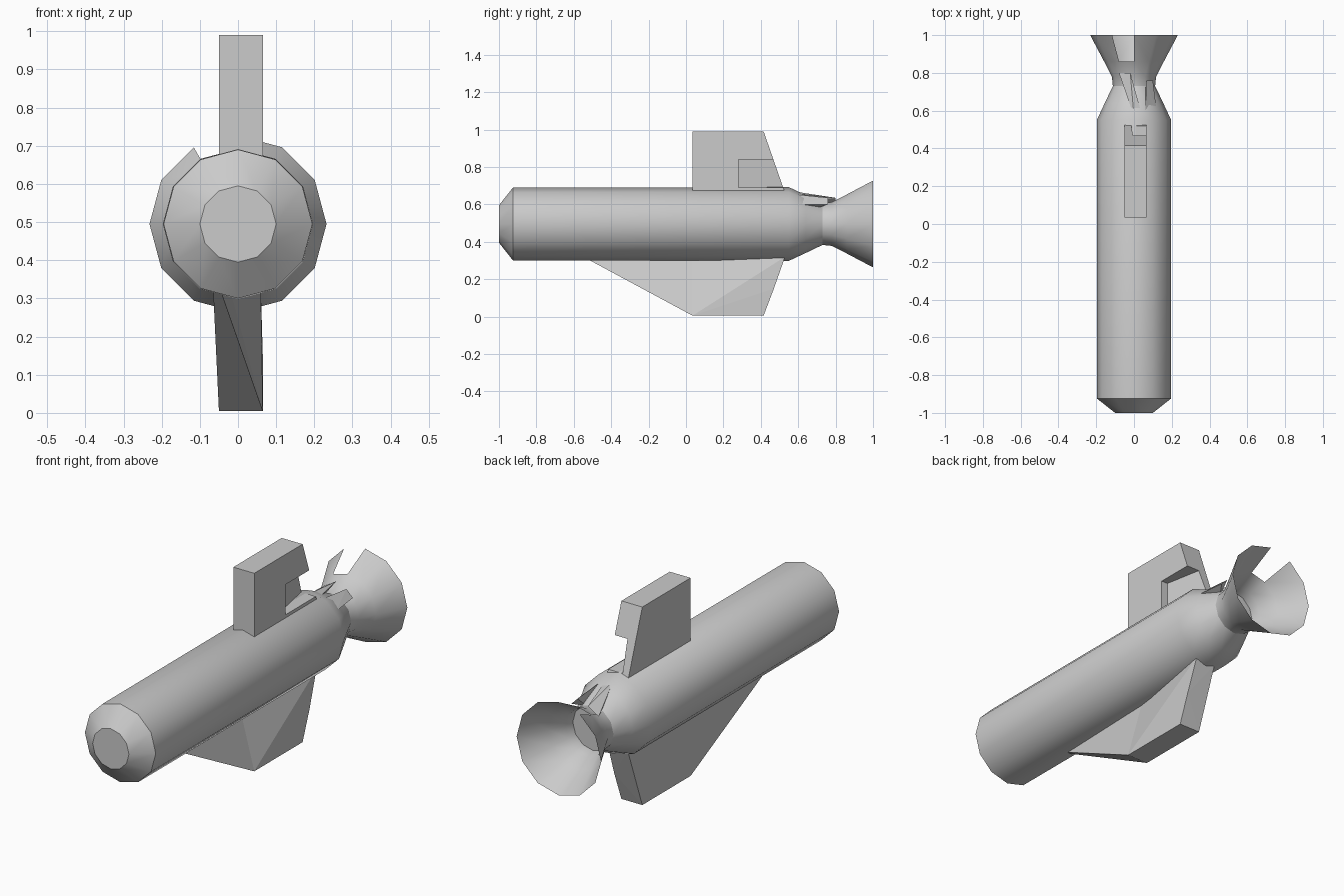
import bpy, bmesh
from math import sin, cos, tau, radians

if "Cube" in bpy.data.objects:
    bpy.data.objects.remove(bpy.data.objects["Cube"])

CZ = 0.495   # height of the body axis
SIDES = 12


def finish(name, bm, smooth=False):
    bmesh.ops.recalc_face_normals(bm, faces=bm.faces)
    me = bpy.data.meshes.new(name)
    bm.to_mesh(me)
    bm.free()
    ob = bpy.data.objects.new(name, me)
    bpy.context.collection.objects.link(ob)
    if smooth:
        bpy.ops.object.select_all(action='DESELECT')
        ob.select_set(True)
        bpy.context.view_layer.objects.active = ob
        bpy.ops.object.shade_smooth_by_angle(angle=radians(35))
    return ob


def lathe(name, profile, cap_ends=True, skip=()):
    """Revolve (y, radius) pairs about the body axis; skip holds (ring, side) gaps."""
    bm = bmesh.new()
    rings = [[bm.verts.new((r * cos(tau * k / SIDES), y, CZ + r * sin(tau * k / SIDES)))
              for k in range(SIDES)] for y, r in profile]
    for i in range(len(rings) - 1):
        for k in range(SIDES):
            if (i, k) not in skip:
                n = (k + 1) % SIDES
                bm.faces.new((rings[i][k], rings[i][n], rings[i + 1][n], rings[i + 1][k]))
    if cap_ends:
        bm.faces.new(rings[0])
        bm.faces.new(rings[-1])
    return finish(name, bm, True)


def hull(name, points):
    bm = bmesh.new()
    for p in points:
        bm.verts.new(p)
    res = bmesh.ops.convex_hull(bm, input=bm.verts)
    junk = {g for g in res["geom_interior"] + res["geom_unused"]
            if isinstance(g, bmesh.types.BMVert)}
    bmesh.ops.delete(bm, geom=list(junk), context='VERTS')
    bmesh.ops.dissolve_limit(bm, angle_limit=0.01, verts=bm.verts, edges=bm.edges)
    return finish(name, bm)


# Tube body with chamfered nose and tapering tail
lathe("tube_body", [(-1, 0.10), (-0.925, 0.195), (0.55, 0.197), (0.64, 0.155), (0.73, 0.112)])

# Open flared nozzle, torn at the top
lathe("flared_nozzle", [(0.73, 0.112), (0.78, 0.117), (0.86, 0.158), (1.0, 0.232)],
      cap_ends=False, skip={(2, 3)})

# Upper fin: slab with a sloping rear edge and a wedge cut from its right side
L, R = -0.05, 0.065
side = [(0.035, 0.66), (0.035, 0.99), (0.415, 0.99), (0.53, 0.66)]
fin = hull("upper_fin", [(x, y, z) for x in (L, R) for y, z in side])
cutter = hull("fin_notch_cutter", [(x, y, z) for z in (0.69, 0.84)
              for x, y in ((0.1, 0.28), (0.03, 0.28), (-0.03, 0.6), (0.1, 0.6))])
cutter.hide_render = True
cutter.hide_viewport = True
cut = fin.modifiers.new("notch", 'BOOLEAN')
cut.object = cutter
cut.operation = 'DIFFERENCE'
cut.solver = 'EXACT'

# Lower fin: block with a slanted right face
hull("lower_fin", [(L, 0.035, 0.005), (R, 0.035, 0.005), (L, 0.415, 0.005), (R, 0.415, 0.005),
                   (R, 0.47, 0.15), (L, 0.53, 0.32), (0.06, 0.53, 0.32), (L, 0.035, 0.32),
                   (-0.02, 0.035, 0.32)])

# Long leading wedge of the lower fin
hull("lower_fin_wedge", [(-0.065, -0.55, 0.32), (-0.045, -0.55, 0.32), (L, 0.035, 0.005),
                         (R, 0.035, 0.005), (L, 0.035, 0.32), (-0.02, 0.035, 0.32)])

# Thin struts bridging the tail and the nozzle
hull("left_tail_strut", [(0.0, 0.57, 0.67), (0.05, 0.55, 0.66), (-0.02, 0.80, 0.635),
                         (-0.08, 0.80, 0.60), (0.0, 0.62, 0.60)])
hull("right_tail_strut", [(0.06, 0.57, 0.655), (0.12, 0.60, 0.60), (0.065, 0.76, 0.635),
                          (0.10, 0.76, 0.60), (0.06, 0.70, 0.58)])
